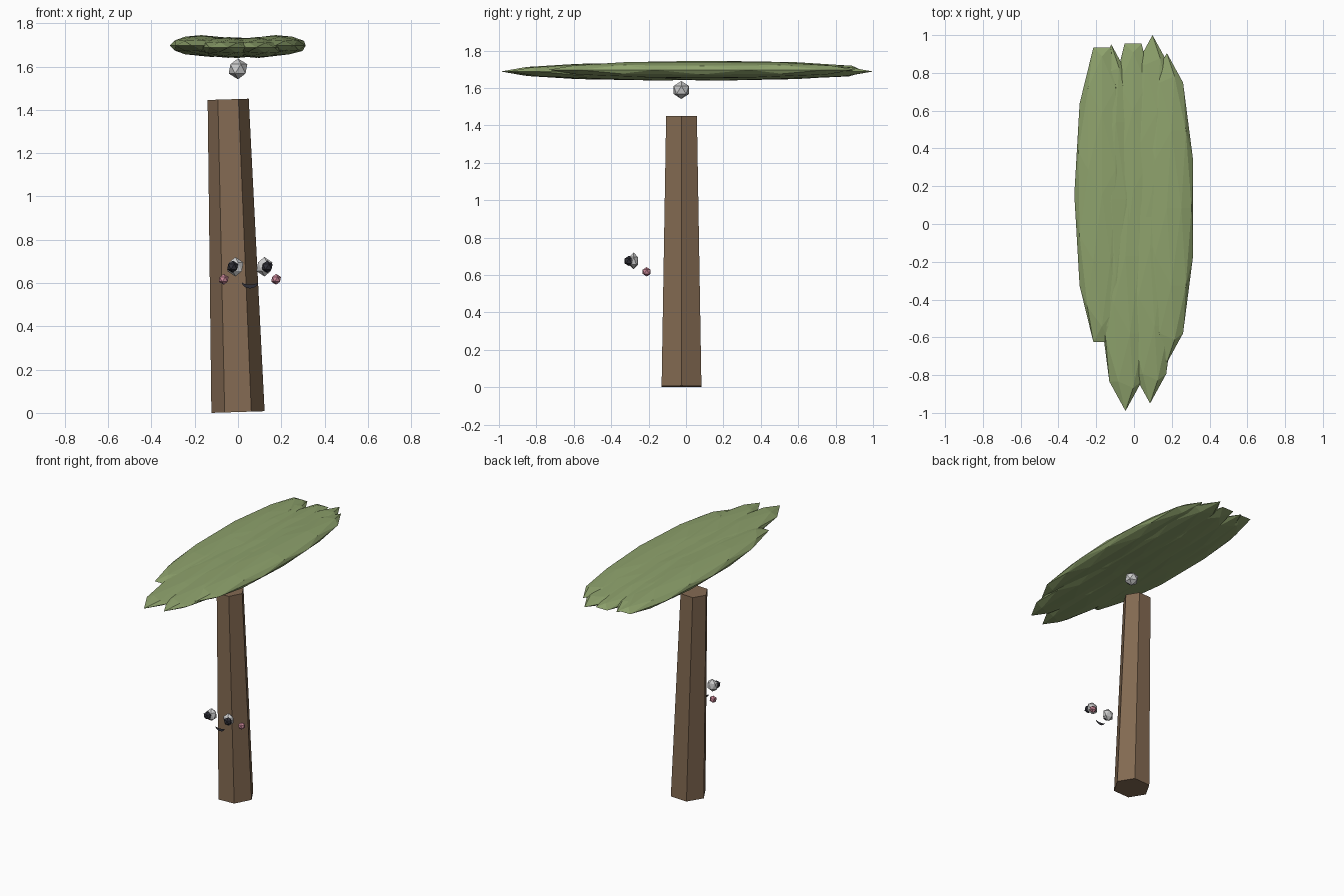
import bpy, bmesh
from math import cos, sin, pi, radians
from mathutils import Matrix

if "Cube" in bpy.data.objects:
    bpy.data.objects.remove(bpy.data.objects["Cube"])


def material(name, rgb):
    m = bpy.data.materials.new(name)
    m.diffuse_color = (*rgb, 1)
    m.use_nodes = True
    m.node_tree.nodes["Principled BSDF"].inputs["Base Color"].default_value = m.diffuse_color
    return m


BROWN = material("bark", (0.23, 0.145, 0.085))
GREEN = material("leaf", (0.27, 0.36, 0.15))
DARK = material("dark", (0.03, 0.03, 0.04))
PINK = material("pink", (0.6, 0.25, 0.32))


def add_object(name, bm, mat=None):
    bmesh.ops.recalc_face_normals(bm, faces=bm.faces)
    mesh = bpy.data.meshes.new(name)
    bm.to_mesh(mesh)
    bm.free()
    obj = bpy.data.objects.new(name, mesh)
    bpy.context.collection.objects.link(obj)
    if mat:
        mesh.materials.append(mat)
    return obj


def blob(name, centre, size, mat=None, subdiv=1, turn=0):
    """Faceted ball, turned about z, then stretched and placed."""
    bm = bmesh.new()
    m = (Matrix.Translation(centre) @ Matrix.Diagonal((*size, 1))
         @ Matrix.Rotation(radians(turn), 4, 'Z'))
    bmesh.ops.create_icosphere(bm, subdivisions=subdiv, radius=1, matrix=m)
    return add_object(name, bm, mat)


# Trunk: leaning, tapered six-sided post
bm = bmesh.new()
rings = [[bm.verts.new((r * cos(i * pi / 3), r * sin(i * pi / 3), z)) for i in range(6)]
         for r, z in ((0.123, 0), (0.095, 1.445))]
bm.faces.new(rings[0])
bm.faces.new(rings[1])
for i in range(6):
    j = (i + 1) % 6
    bm.faces.new((rings[0][i], rings[0][j], rings[1][j], rings[1][i]))
trunk = add_object("trunk", bm, BROWN)
trunk.location = (0, -0.024, 0.004)
trunk.rotation_euler.y = radians(-1.8)

# Canopy: long flat leaves lying side by side (x, y, z, turn)
leaves = [
    (-0.17, 0.155, 1.697, 90),
    (0.174, 0.085, 1.697, 0),
    (-0.045, -0.17, 1.688, 0),
    (0.085, -0.13, 1.688, 0),
    (0.098, 0.18, 1.688, 0),
    (-0.005, 0.175, 1.687, 90),
    (-0.12, 0.13, 1.692, 0),
]
for i, (x, y, z, turn) in enumerate(leaves):
    blob(f"leaf_{i + 1}", (x, y, z), (0.146, 0.82, 0.048), GREEN, 2, turn)

# Small ball under the canopy
blob("crown_ball", (0, -0.025, 1.589), (0.048, 0.048, 0.048))

# Face: eyes, pupils and cheeks mirrored about its own centre line
FACE_X = 0.055
for side, s in (("left", -1), ("right", 1)):
    blob(f"{side}_eye", (FACE_X + s * 0.067, -0.28, 0.675), (0.041, 0.028, 0.045))
    blob(f"{side}_pupil", (FACE_X + s * 0.08, -0.305, 0.675), (0.028, 0.028, 0.028), DARK)
    blob(f"{side}_cheek", (FACE_X + s * 0.121, -0.21, 0.617), (0.025, 0.025, 0.025), PINK)

# Mouth: flat crescent
bm = bmesh.new()
N = 8
upper, lower = [], []
for i in range(N + 1):
    a = pi * i / N
    x = FACE_X - 0.036 * cos(a)
    upper.append(bm.verts.new((x, -0.28, 0.603 - 0.01 * sin(a))))
    lower.append(bm.verts.new((x, -0.28, 0.600 - 0.025 * sin(a))))
for i in range(N):
    bm.faces.new((upper[i], lower[i], lower[i + 1], upper[i + 1]))
add_object("mouth", bm, DARK)
